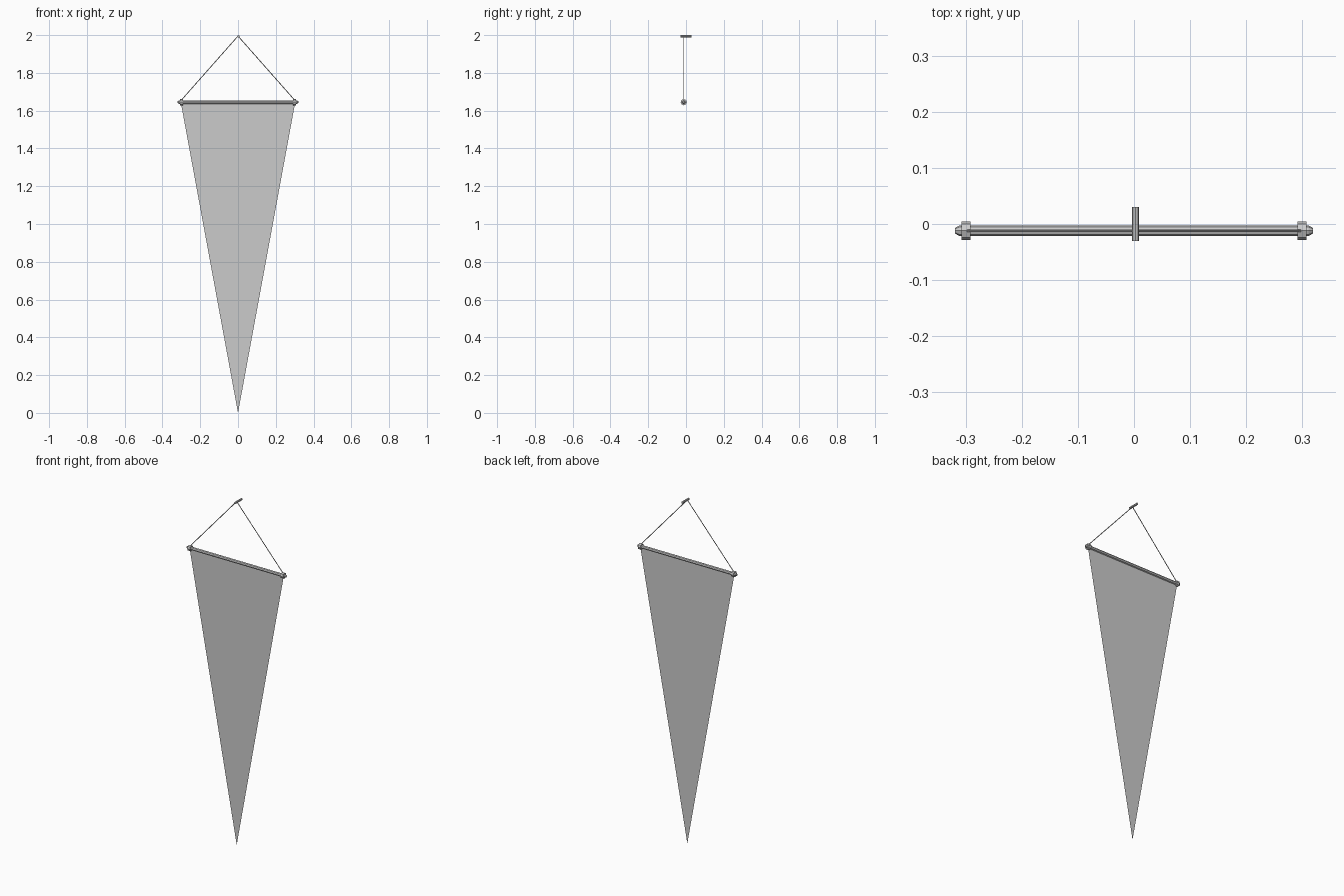
import bpy, bmesh
from mathutils import Vector

if "Cube" in bpy.data.objects:
    bpy.data.objects.remove(bpy.data.objects["Cube"])

POLE_Y, POLE_Z = -0.012, 1.645


def rod(name, a, b, radius, sides=8, r2=None):
    """Faceted rod (or cone frustum) running from a to b."""
    a, b = Vector(a), Vector(b)
    d = b - a
    bpy.ops.mesh.primitive_cone_add(vertices=sides, radius1=radius,
                                    radius2=radius if r2 is None else r2,
                                    depth=d.length, location=(a + b) / 2)
    o = bpy.context.object
    o.rotation_mode = 'QUATERNION'
    o.rotation_quaternion = d.to_track_quat('Z', 'Y')
    o.name = name
    return o


def on_pole(x):
    return (x, POLE_Y, POLE_Z)


# Cloth: a single flat triangular sheet
mesh = bpy.data.meshes.new("pennant_cloth")
bm = bmesh.new()
bm.faces.new([bm.verts.new(p) for p in
              ((-0.303, POLE_Y, POLE_Z), (0, POLE_Y, 0), (0.303, POLE_Y, POLE_Z))])
bm.to_mesh(mesh)
bm.free()
bpy.context.collection.objects.link(bpy.data.objects.new("pennant_cloth", mesh))

# Crossbar
rod("crossbar", on_pole(-0.311), on_pole(0.311), 0.0095)

# Collars, end tips and hanging cords on both sides
nail_z = 1.994
for s, side in ((-1, "left"), (1, "right")):
    rod(f"collar_{side}", on_pole(s * 0.291), on_pole(s * 0.307), 0.0165)
    rod(f"tip_{side}", on_pole(s * 0.311), on_pole(s * 0.319), 0.0095, r2=0.005)
    rod(f"cord_{side}", (s * 0.299, POLE_Y, POLE_Z + 0.012),
        (s * 0.001, POLE_Y, nail_z), 0.0022, sides=6)

# Nail the cord hangs from
rod("nail", (0.003, -0.03, nail_z), (0.003, 0.03, nail_z), 0.0063)
